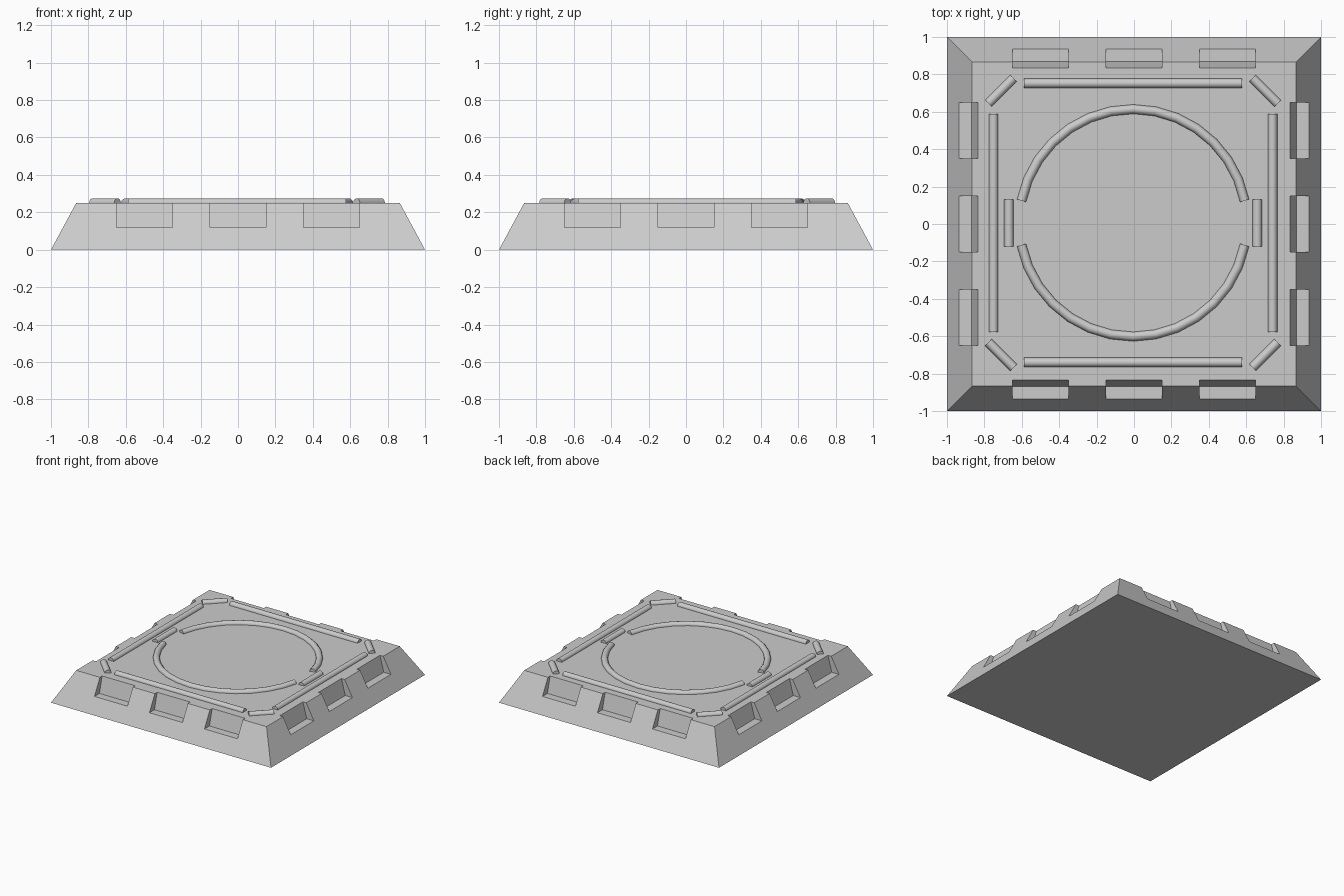
import bpy, bmesh
from math import cos, sin, radians, pi
from mathutils import Matrix, Vector

if "Cube" in bpy.data.objects:
    bpy.data.objects.remove(bpy.data.objects["Cube"])

TOP = 0.25            # height of the deck
CENTRE = Vector((-0.005, 0.006, TOP))   # trim sits slightly off centre


def mesh_object(name, bm):
    bmesh.ops.recalc_face_normals(bm, faces=bm.faces)
    me = bpy.data.meshes.new(name)
    bm.to_mesh(me)
    bm.free()
    ob = bpy.data.objects.new(name, me)
    bpy.context.collection.objects.link(ob)
    return ob


def trim(name, points):
    """Round bar, half sunk into the deck, following points around CENTRE."""
    cu = bpy.data.curves.new(name, 'CURVE')
    cu.dimensions = '3D'
    cu.twist_mode = 'Z_UP'
    cu.bevel_depth = 0.025
    cu.bevel_resolution = 4
    cu.use_fill_caps = True
    sp = cu.splines.new('POLY')
    sp.points.add(len(points) - 1)
    for p, (x, y) in zip(sp.points, points):
        p.co = (x + CENTRE.x, y + CENTRE.y, TOP, 1)
    ob = bpy.data.objects.new(name, cu)
    bpy.context.collection.objects.link(ob)
    bpy.ops.object.select_all(action='DESELECT')
    ob.select_set(True)
    bpy.context.view_layer.objects.active = ob
    bpy.ops.object.convert(target='MESH')
    bpy.ops.object.shade_smooth_by_angle(angle=radians(40))


# Sloped square base
bm = bmesh.new()
bmesh.ops.create_cube(bm, size=2)
for v in bm.verts:
    if v.co.z > 0:
        v.co = (v.co.x * 0.865, v.co.y * 0.865, TOP)
    else:
        v.co.z = 0
base = mesh_object("base", bm)

# Three notch cutters on each side
profile = [(0.87, 0.12), (1.1, 0.12), (1.1, 0.31), (0.819, 0.31)]
bm = bmesh.new()
for side in range(4):
    turn = Matrix.Rotation(side * pi / 2, 4, 'Z')
    for mid in (-0.5, 0, 0.5):
        face = bm.faces.new([bm.verts.new(turn @ Vector((r, mid - 0.15, z)))
                             for r, z in profile])
        ext = bmesh.ops.extrude_face_region(bm, geom=[face], use_keep_orig=True)
        moved = [g for g in ext["geom"] if isinstance(g, bmesh.types.BMVert)]
        bmesh.ops.translate(bm, verts=moved, vec=turn @ Vector((0, 0.3, 0)))
cutter = mesh_object("notch_cutter", bm)
cutter.hide_render = True

mod = base.modifiers.new("notches", 'BOOLEAN')
mod.operation = 'DIFFERENCE'
mod.solver = 'EXACT'
mod.object = cutter
bpy.context.view_layer.objects.active = base
bpy.ops.object.modifier_apply(modifier=mod.name)
bpy.data.objects.remove(cutter)

# Long edge bars and diagonal corner bars
for side in range(4):
    c, s = round(cos(side * pi / 2)), round(sin(side * pi / 2))
    rot = lambda x, y: (c * x - s * y, s * x + c * y)
    trim(f"edge_bar_{side}", [rot(0.746, -0.583), rot(0.746, 0.583)])
    trim(f"corner_bar_{side}", [rot(0.773, 0.639), rot(0.639, 0.773)])

# Two arcs of the ring, with a short bar beside each gap
for label, sign in (("back", 1), ("front", -1)):
    angles = [radians(11.25 * i) for i in range(1, 16)]
    trim(f"ring_arc_{label}", [(0.608 * cos(a), sign * 0.608 * sin(a)) for a in angles])
for label, sign in (("right", 1), ("left", -1)):
    trim(f"gap_bar_{label}", [(sign * 0.664, -0.125), (sign * 0.664, 0.125)])
